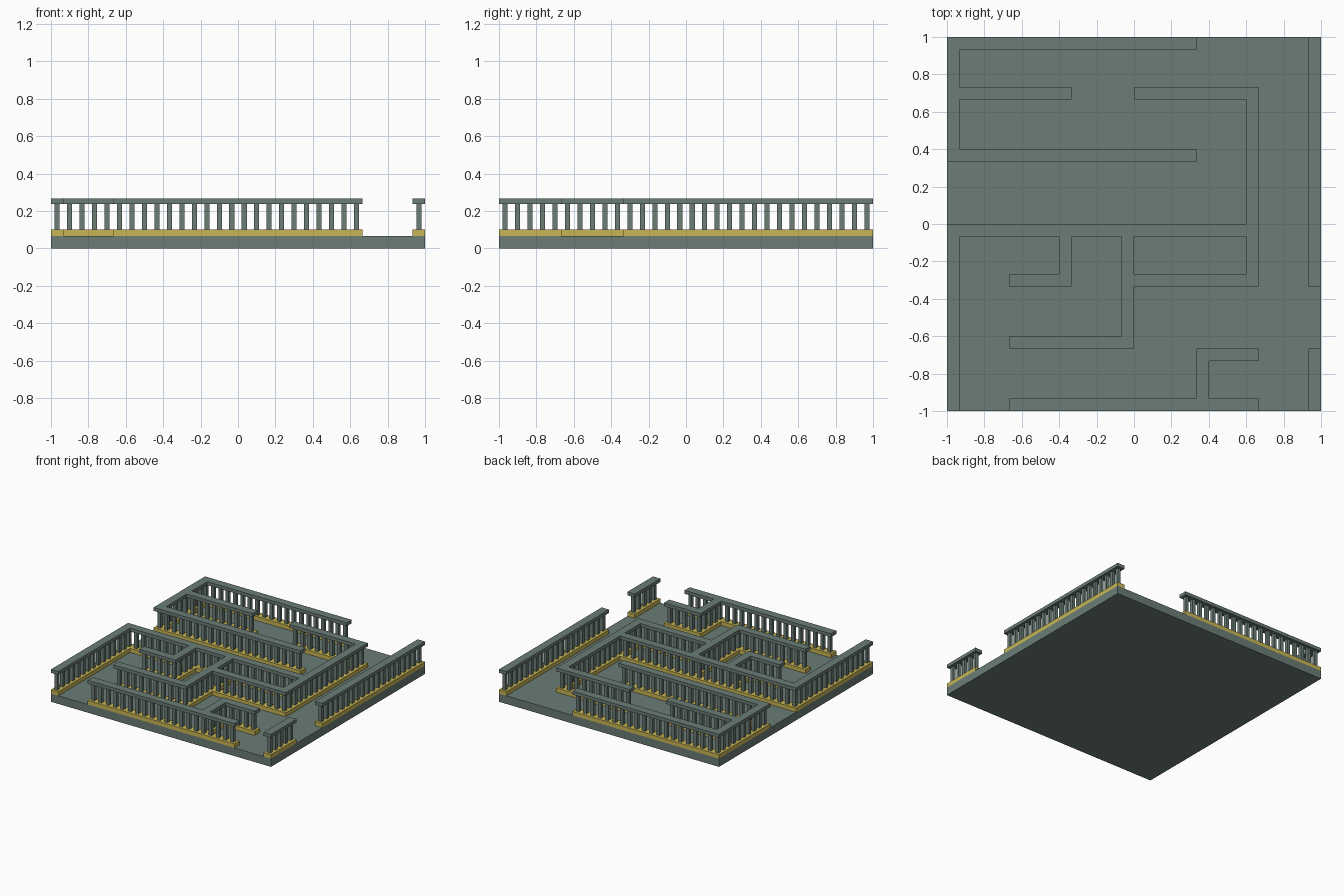
import bpy
import bmesh
from mathutils import Matrix, Vector

cube = bpy.data.objects.get("Cube")
if cube:
    bpy.data.objects.remove(cube, do_unlink=True)

CELL = 1 / 15                      # the maze sits on a 30 x 30 grid
FLOOR, CURB, POST, RAIL = 0.067, 0.1, 0.238, 0.266
POST_WIDTH = 0.027


def material(name, color):
    mat = bpy.data.materials.new(name)
    mat.use_nodes = True
    mat.diffuse_color = color
    mat.node_tree.nodes["Principled BSDF"].inputs["Base Color"].default_value = color
    return mat


stone = material("grey green stone", (0.147, 0.205, 0.184, 1))
gold = material("dull gold", (0.58, 0.47, 0.09, 1))


def finish(bm, name, mat):
    bmesh.ops.recalc_face_normals(bm, faces=bm.faces)
    mesh = bpy.data.meshes.new(name)
    bm.to_mesh(mesh)
    bm.free()
    mesh.materials.append(mat)
    bpy.context.collection.objects.link(bpy.data.objects.new(name, mesh))


def add_box(bm, center, size):
    bmesh.ops.create_cube(bm, size=1, matrix=Matrix.Translation(center) @ Matrix.Diagonal((*size, 1)))


def slab(name, cells, z0, z1, mat):
    """Join grid cells into one outline and extrude it."""
    bm = bmesh.new()
    for i, j in sorted(cells):
        bm.faces.new([bm.verts.new((-1 + (i + a) * CELL, -1 + (j + b) * CELL, z0))
                      for a, b in ((0, 0), (1, 0), (1, 1), (0, 1))])
    bmesh.ops.remove_doubles(bm, verts=bm.verts, dist=0.001)
    new = bmesh.ops.extrude_face_region(bm, geom=bm.faces[:], use_keep_orig=True)["geom"]
    bmesh.ops.translate(bm, verts=[v for v in new if isinstance(v, bmesh.types.BMVert)],
                        vec=Vector((0, 0, z1 - z0)))
    bmesh.ops.recalc_face_normals(bm, faces=bm.faces)
    bmesh.ops.dissolve_limit(bm, angle_limit=0.01, verts=bm.verts, edges=bm.edges)
    finish(bm, name, mat)


# Wall runs: fixed line, first cell, last cell
rows = [(0, 5, 24), (4, 20, 24), (5, 5, 14), (10, 5, 9), (10, 14, 24), (14, 0, 24),
        (20, 0, 19), (25, 0, 9), (25, 15, 24), (29, 0, 19)]
columns = [(0, 0, 14), (0, 20, 29), (9, 10, 14), (14, 5, 14), (20, 0, 4),
           (24, 10, 25), (29, 0, 4), (29, 10, 29)]
cells = {(i, j) for j, a, b in rows for i in range(a, b + 1)}
cells |= {(i, j) for i, a, b in columns for j in range(a, b + 1)}

# Floor slab
bm = bmesh.new()
add_box(bm, (0, 0, FLOOR / 2), (2, 2, FLOOR))
finish(bm, "floor", stone)

# Low curb and top rail follow the same wall plan
slab("wall_curb", cells, FLOOR, CURB, gold)
slab("wall_rail", cells, POST, RAIL, stone)

# One square post in the middle of every wall cell
bm = bmesh.new()
for i, j in sorted(cells):
    add_box(bm, (-1 + (i + 0.5) * CELL, -1 + (j + 0.5) * CELL, (CURB + POST) / 2),
            (POST_WIDTH, POST_WIDTH, POST - CURB))
finish(bm, "wall_posts", stone)
